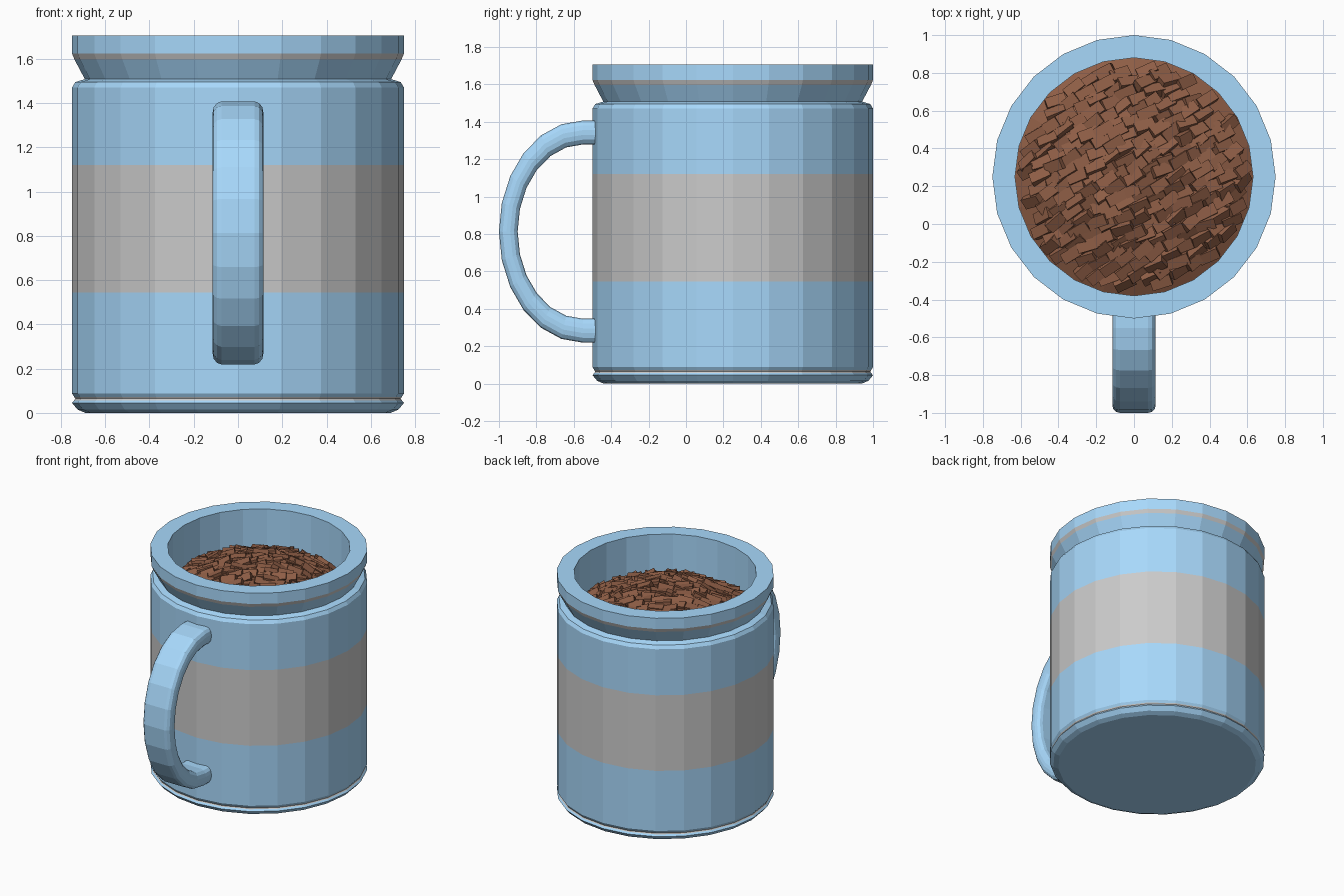
import bpy, bmesh, math, random
from mathutils import Matrix, Vector

if "Cube" in bpy.data.objects:
    bpy.data.objects.remove(bpy.data.objects["Cube"])

random.seed(4)
SIDES = 24
CY = 0.25  # cup axis position on y


def material(name, rgb):
    m = bpy.data.materials.new(name)
    m.diffuse_color = (*rgb, 1)
    m.use_nodes = True
    m.node_tree.nodes["Principled BSDF"].inputs["Base Color"].default_value = m.diffuse_color
    return m


BLUE = material("blue_glaze", (0.39, 0.69, 0.97))
BROWN = material("dark_brown", (0.27, 0.11, 0.06))


def finish(name, bm, mat=None):
    me = bpy.data.meshes.new(name)
    bm.to_mesh(me)
    bm.free()
    if mat:
        me.materials.append(mat)
    ob = bpy.data.objects.new(name, me)
    bpy.context.collection.objects.link(ob)
    return ob


def lathe(name, profile, mat=None):
    """Spin (radius, z) points around the cup axis."""
    bm = bmesh.new()
    rings = []
    for r, z in profile:
        rings.append([bm.verts.new((r * math.cos(i * math.tau / SIDES),
                                    CY + r * math.sin(i * math.tau / SIDES), z))
                      for i in range(SIDES)])
    for a, b in zip(rings, rings[1:]):
        for i in range(SIDES):
            j = (i + 1) % SIDES
            bm.faces.new((a[i], a[j], b[j], b[i]))
    bmesh.ops.remove_doubles(bm, verts=bm.verts, dist=1e-5)
    return finish(name, bm, mat)


# Cup wall, split by colour from the foot up to the rim
lathe("foot", [(0, 0), (0.69, 0), (0.725, 0.015), (0.75, 0.045), (0.74, 0.057)], BLUE)
lathe("foot_groove", [(0.74, 0.057), (0.735, 0.064), (0.74, 0.072)])
lathe("lower_wall", [(0.74, 0.072), (0.75, 0.088), (0.75, 0.545)], BLUE)
lathe("wide_band", [(0.75, 0.545), (0.75, 1.12)])
lathe("upper_wall", [(0.75, 1.12), (0.75, 1.47), (0.735, 1.495), (0.692, 1.508),
                     (0.739, 1.597)], BLUE)
lathe("rim_stripe", [(0.739, 1.597), (0.75, 1.624)])
lathe("rim_and_inside", [(0.75, 1.624), (0.75, 1.706), (0.63, 1.706), (0.63, 0.1),
                         (0, 0.1)], BLUE)


# Handle: rounded-rectangle section swept between an outer and inner half ellipse
section = []
for cx, ct, start in ((1, 1, 0), (-1, 1, 90), (-1, -1, 180), (1, -1, 270)):
    for k in range(4):
        a = math.radians(start + 30 * k)
        section.append((cx * 0.075 + 0.04 * math.cos(a), ct * 0.2 + 0.8 * math.sin(a)))

bm = bmesh.new()
rings = []
stations = [(0, 0.08)] + [(15 * k, 0) for k in range(13)] + [(180, 0.08)]
for deg, push in stations:
    a = math.radians(deg)
    ring = []
    for x, t in section:
        ry, rz = 0.40 + 0.05 * t, 0.53 + 0.064 * t
        ring.append(bm.verts.new((x, -0.55 - ry * math.sin(a) + push,
                                  0.813 + rz * math.cos(a))))
    rings.append(ring)
n = len(section)
for p, q in zip(rings, rings[1:]):
    for i in range(n):
        bm.faces.new((p[i], p[(i + 1) % n], q[(i + 1) % n], q[i]))
bm.faces.new(rings[0])
bm.faces.new(rings[-1])
bmesh.ops.recalc_face_normals(bm, faces=bm.faces)
finish("handle", bm, BLUE)


# Contents: a low mound covered with small tilted chips
def mound(r):
    return 1.37 + 0.19 * (1 - (r / 0.63) ** 2)


lathe("contents_mound", [(r, mound(r)) for r in (0.63, 0.5, 0.36, 0.2, 0)], BROWN)

bm = bmesh.new()
turn = Matrix.Rotation(math.radians(30), 4, 'Z')
for row in range(-13, 14):
    for col in range(-7, 8):
        p = turn @ Vector((col * 0.095 + (row % 2) * 0.045 + random.uniform(-0.015, 0.015),
                           row * 0.05 + random.uniform(-0.01, 0.01), 0))
        r = p.length
        if r > 0.575:
            continue
        normal = Vector((p.x * 0.96, p.y * 0.96, 1)).normalized()
        lean = Vector((0, 0, 1)).rotation_difference(normal).to_matrix().to_4x4()
        tilt = (Matrix.Rotation(random.uniform(-0.45, 0.45), 4, 'X')
                @ Matrix.Rotation(random.uniform(-0.35, 0.35), 4, 'Y')
                @ Matrix.Rotation(random.uniform(-0.2, 0.2), 4, 'Z'))
        size = Matrix.Diagonal((0.11, 0.06, 0.05, 1))
        place = Matrix.Translation((p.x, p.y + CY, mound(r) + random.uniform(0, 0.02)))
        bmesh.ops.create_cube(bm, size=1, matrix=place @ lean @ turn @ tilt @ size)
finish("contents_chips", bm, BROWN)
